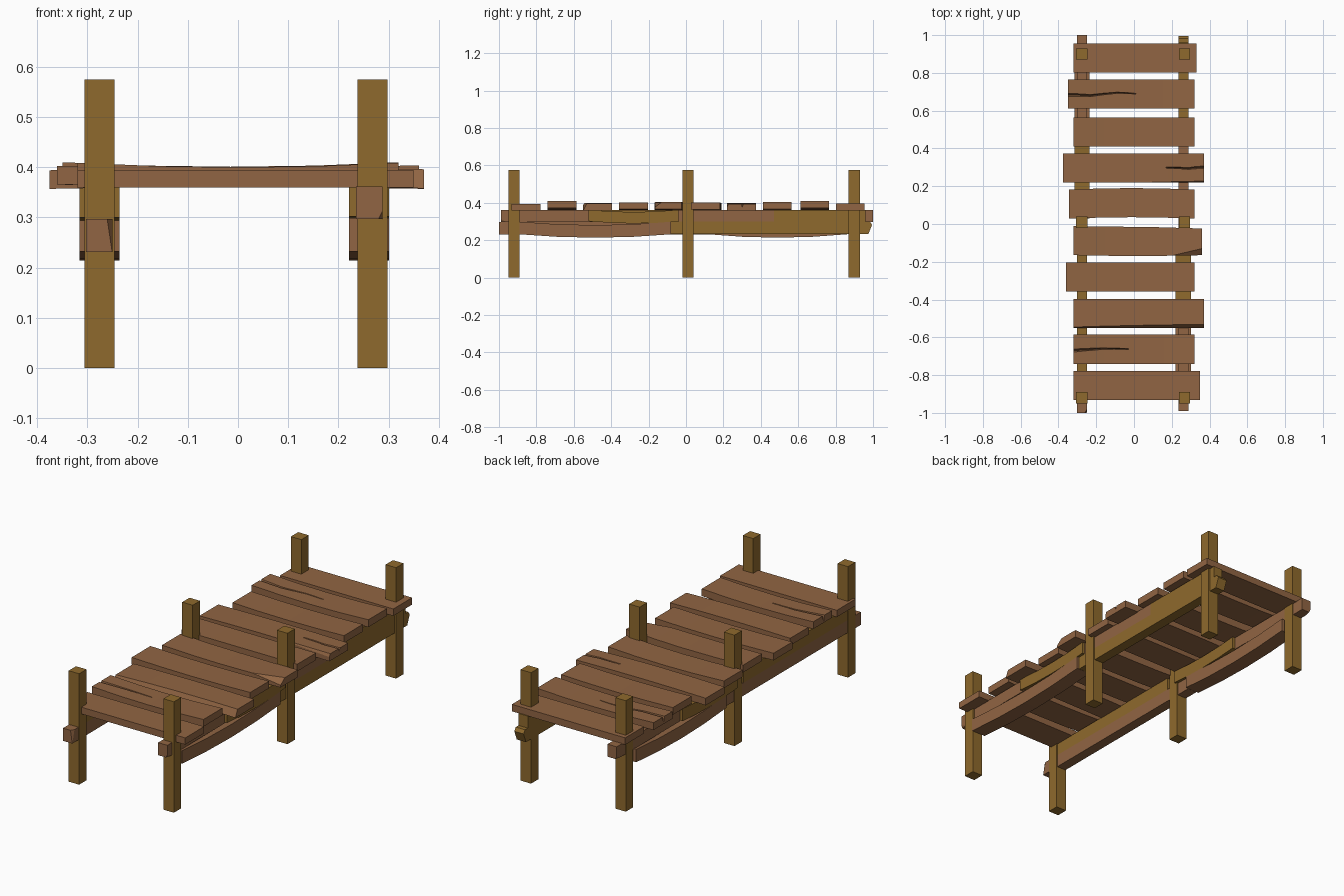
import bpy, bmesh
from mathutils import Vector

if "Cube" in bpy.data.objects:
    bpy.data.objects.remove(bpy.data.objects["Cube"])


def material(name, rgb):
    m = bpy.data.materials.new(name)
    m.diffuse_color = (*rgb, 1)
    m.use_nodes = True
    m.node_tree.nodes["Principled BSDF"].inputs["Base Color"].default_value = m.diffuse_color
    return m


BROWN = material("brown wood", (0.283, 0.130, 0.056))
OCHRE = material("ochre wood", (0.275, 0.144, 0.026))


def finish(name, bm, mat):
    bmesh.ops.recalc_face_normals(bm, faces=bm.faces)
    me = bpy.data.meshes.new(name)
    bm.to_mesh(me)
    bm.free()
    me.materials.append(mat)
    ob = bpy.data.objects.new(name, me)
    bpy.context.collection.objects.link(ob)
    return ob


def bar(name, lo, hi, mat, axis=2, segs=1, bow=(0, 0, 0), chips=()):
    """Box between two corners, bowed along one axis, with planar chips cut off."""
    lo, hi = Vector(lo), Vector(hi)
    mid, size = (lo + hi) / 2, hi - lo
    bm = bmesh.new()
    bmesh.ops.create_cube(bm, size=1)
    for v in bm.verts:
        v.co = Vector([mid[i] + v.co[i] * size[i] for i in range(3)])
    nrm = Vector([float(i == axis) for i in range(3)])
    for k in range(1, segs):
        bmesh.ops.bisect_plane(bm, geom=bm.verts[:] + bm.edges[:] + bm.faces[:],
                               plane_co=lo + nrm * size[axis] * k / segs, plane_no=nrm)
    for v in bm.verts:
        t = 2 * (v.co[axis] - mid[axis]) / size[axis]
        v.co += Vector(bow) * (1 - t * t)
    for co, no in chips:
        r = bmesh.ops.bisect_plane(bm, geom=bm.verts[:] + bm.edges[:] + bm.faces[:],
                                   plane_co=co, plane_no=no, clear_outer=True)
        edges = [e for e in r["geom_cut"] if isinstance(e, bmesh.types.BMEdge)]
        bmesh.ops.holes_fill(bm, edges=edges)
    return finish(name, bm, mat)


def crack(plank, points, width):
    """Cut a V groove that narrows along the points (x, y) into a plank top."""
    bm = bmesh.new()
    rings = []
    for i, (x, y) in enumerate(points):
        w = width * (1 - i / len(points))
        rings.append([bm.verts.new(c) for c in
                      ((x, y - w, 0.43), (x, y + w, 0.43), (x, y, 0.378))])
    for a, b in zip(rings, rings[1:]):
        for k in range(3):
            bm.faces.new((a[k], a[(k + 1) % 3], b[(k + 1) % 3], b[k]))
    bm.faces.new(rings[0])
    bm.faces.new(rings[-1])
    cutter = finish("crack_cutter", bm, BROWN)
    mod = plank.modifiers.new("crack", 'BOOLEAN')
    mod.operation, mod.solver, mod.object = 'DIFFERENCE', 'EXACT', cutter
    dg = bpy.context.evaluated_depsgraph_get()
    me = bpy.data.meshes.new_from_object(plank.evaluated_get(dg))
    plank.modifiers.clear()
    plank.data = me
    bpy.data.objects.remove(cutter)


# Six posts
for x in (-0.276, 0.2675):
    for y in (-0.92, 0.01, 0.90):
        bar("post", (x - 0.03, y - 0.03, 0), (x + 0.03, y + 0.03, 0.575), OCHRE)

# Deck planks: x start, x end, y centre, z bottom, z top, bow, chips
planks = [
    (-0.32, 0.35, -0.855, 0.360, 0.395, (0, 0, 0), ()),
    (-0.32, 0.32, -0.663, 0.372, 0.409, (0, 0, -0.009), ()),
    (-0.32, 0.37, -0.473, 0.358, 0.396, (0, 0, 0.004),
     [((0.37, -0.532, 0.395), (0.02, -1, 0.5))]),
    (-0.36, 0.32, -0.280, 0.366, 0.403, (0, 0, -0.006), ()),
    (-0.32, 0.36, -0.088, 0.366, 0.404, (0, -0.004, -0.006),
     [((0.36, -0.13, 0.404), (0.12, -0.6, 0.8)),
      ((0.36, -0.024, 0.4), (0.03, 1, 0))]),
    (-0.345, 0.32, 0.105, 0.365, 0.402, (0, 0.008, -0.005), ()),
    (-0.375, 0.37, 0.297, 0.357, 0.394, (0, 0, 0.004),
     [((0.37, 0.228, 0.395), (0.03, -1, 0.5))]),
    (-0.32, 0.32, 0.488, 0.366, 0.404, (0, 0, -0.006), ()),
    (-0.35, 0.32, 0.688, 0.372, 0.410, (0, 0, -0.009), ()),
    (-0.32, 0.33, 0.878, 0.360, 0.396, (0, 0, 0), ()),
]
deck = [bar("deck_plank", (x0, y - 0.077, z0), (x1, y + 0.077, z1), BROWN, 0, 4, bow, chips)
        for x0, x1, y, z0, z1, bow, chips in planks]

# Splits in three planks
crack(deck[8], [(-0.37, 0.684), (-0.23, 0.680), (-0.09, 0.695), (0.01, 0.690)], 0.014)
crack(deck[1], [(-0.34, -0.672), (-0.17, -0.660), (-0.03, -0.662)], 0.014)
crack(deck[6], [(0.39, 0.302), (0.29, 0.294), (0.17, 0.298)], 0.022)

# Right side beams: x range, y range, z range, colour, bow, chips
R, RW = (0.235, 0.288), (0.221, 0.301)
L, LW = (-0.303, -0.250), (-0.316, -0.236)
beams = [
    ("right_upper_beam", R, (-0.99, -0.50), (0.297, 0.362), BROWN, 0,
     [((0.280, -0.99, 0.297), (1, -0.25, -0.5))]),
    ("right_upper_beam", RW, (-0.52, -0.04), (0.302, 0.363), OCHRE, -0.012, ()),
    ("right_upper_beam", R, (-0.04, 0.47), (0.300, 0.362), BROWN, 0, ()),
    ("right_upper_beam", R, (0.47, 0.96), (0.300, 0.362), OCHRE, 0, ()),
    ("right_lower_beam", RW, (-0.89, -0.08), (0.232, 0.299), BROWN, -0.018, ()),
    ("right_lower_beam", R, (-0.08, 0.995), (0.233, 0.300), OCHRE, 0,
     [((0.26, 0.975, 0.233), (0, 1, -0.4)), ((0.26, 0.99, 0.29), (0, 1, 0.7))]),
    # Left side beams
    ("left_upper_beam", L, (-0.95, -0.04), (0.297, 0.362), OCHRE, 0, ()),
    ("left_upper_beam", LW, (0.03, 0.48), (0.300, 0.363), OCHRE, -0.010, ()),
    ("left_upper_beam", L, (0.48, 1.0), (0.297, 0.362), BROWN, 0,
     [((-0.295, 1.0, 0.297), (-1, 0.25, -0.5))]),
    ("left_lower_beam", L, (-1.0, 0.12), (0.231, 0.297), BROWN, 0,
     [((-0.255, -1.0, 0.26), (1, -0.6, 0.15))]),
    ("left_lower_beam", LW, (0.12, 0.86), (0.232, 0.299), BROWN, -0.018, ()),
]
for name, x, y, z, mat, bow, chips in beams:
    bar(name, (x[0], y[0], z[0]), (x[1], y[1], z[1]), mat, 1,
        4 if bow else 1, (0, 0, bow), chips)
